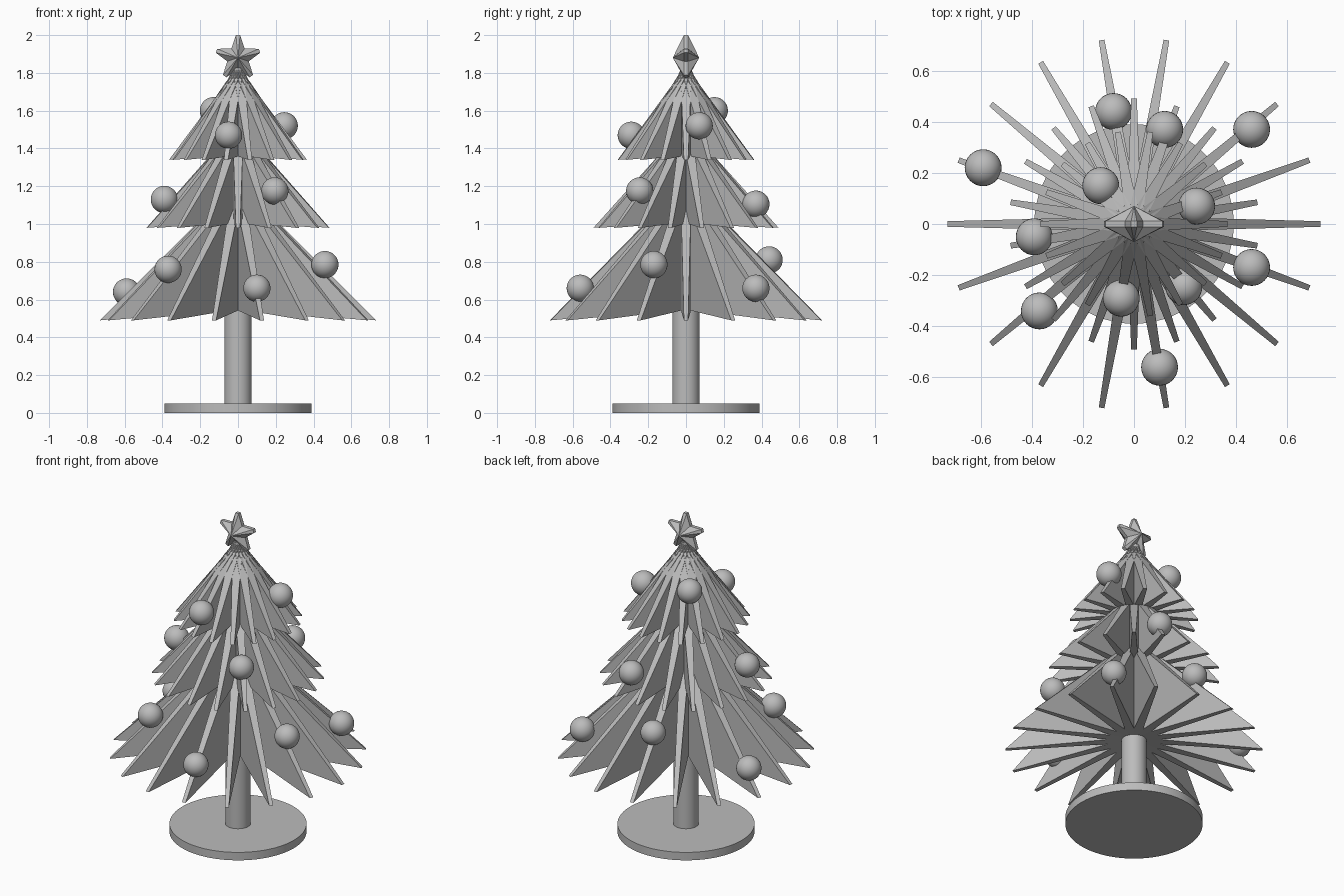
import bpy, bmesh, math
from mathutils import Matrix, Vector

cube = bpy.data.objects.get("Cube")
if cube:
    bpy.data.objects.remove(cube, do_unlink=True)

GREY = (0.5, 0.5, 0.5, 1.0)
grey = bpy.data.materials.new("plain grey")
grey.use_nodes = True
grey.diffuse_color = GREY
grey.node_tree.nodes["Principled BSDF"].inputs["Base Color"].default_value = GREY


def finish(name, bm):
    """Turn a bmesh into a named, coloured object."""
    bmesh.ops.recalc_face_normals(bm, faces=bm.faces)
    mesh = bpy.data.meshes.new(name)
    bm.to_mesh(mesh)
    bm.free()
    obj = bpy.data.objects.new(name, mesh)
    bpy.context.collection.objects.link(obj)
    mesh.materials.append(grey)
    return obj


def smooth(obj):
    bpy.ops.object.select_all(action='DESELECT')
    obj.select_set(True)
    bpy.context.view_layer.objects.active = obj
    bpy.ops.object.shade_smooth_by_angle(angle=math.radians(40))


def cylinder(name, radius, bottom, top):
    bm = bmesh.new()
    bmesh.ops.create_cone(bm, cap_ends=True, segments=64, radius1=radius,
                          radius2=radius, depth=top - bottom,
                          matrix=Matrix.Translation((0, 0, (bottom + top) / 2)))
    smooth(finish(name, bm))


def tier(name, reach, tip_z, under_z, apex_z, turn):
    """Ring of upright wedge fins, thick at the axis and thin at the tip."""
    bm = bmesh.new()
    for i in range(FINS):
        spin = Matrix.Rotation(math.radians(turn) + math.tau * i / FINS, 3, 'Z')
        sides = []
        for s in (-1, 1):
            outline = [(0, s * 0.03, under_z), (reach, s * 0.011, tip_z),
                       (0, s * 0.03, apex_z)]
            sides.append([bm.verts.new(spin @ Vector(p)) for p in outline])
        a, b = sides
        bm.faces.new(a)
        bm.faces.new(b[::-1])
        for j in range(3):
            k = (j + 1) % 3
            bm.faces.new((a[j], b[j], b[k], a[k]))
    finish(name, bm)


# Stand and trunk
cylinder("base_plate", 0.39, 0, 0.05)
cylinder("trunk", 0.072, 0.05, 0.6)

# Three tiers of branches
FINS = 18
tier("lower_branches", 0.73, 0.49, 0.555, 1.22, 0)
tier("middle_branches", 0.49, 0.98, 1.015, 1.525, 10)
tier("upper_branches", 0.365, 1.34, 1.37, 1.83, 0)

# Round ornaments
ornaments = [
    (0.245, 0.07, 1.52), (-0.05, -0.29, 1.47), (-0.13, 0.15, 1.6),
    (-0.39, -0.05, 1.13), (0.195, -0.245, 1.175), (0.12, 0.37, 1.105),
    (0.46, -0.17, 0.785), (-0.37, -0.34, 0.76), (-0.08, 0.44, 0.81),
    (0.1, -0.56, 0.66), (-0.59, 0.22, 0.64), (0.46, 0.37, 0.66),
]
for i, place in enumerate(ornaments):
    bm = bmesh.new()
    bmesh.ops.create_uvsphere(bm, u_segments=32, v_segments=16, radius=0.072,
                              matrix=Matrix.Translation(place))
    smooth(finish(f"ornament_{i + 1}", bm))

# Faceted star with blunt points
STAR_Z, TIP, INNER, BLUNT = 1.88, 0.12, 0.06, 0.011
bm = bmesh.new()
rims = []
for s in (-1, 1):
    rim = []
    for i in range(5):
        spin = Matrix.Rotation(math.tau * i / 5, 3, 'Y')
        notch = math.pi / 5
        for x, z in ((-BLUNT, TIP), (BLUNT, TIP),
                     (INNER * math.sin(notch), INNER * math.cos(notch))):
            p = spin @ Vector((x, s * BLUNT, z))
            rim.append(bm.verts.new(p + Vector((0, 0, STAR_Z))))
    centre = bm.verts.new((0, s * 0.07, STAR_Z))
    for j in range(len(rim)):
        bm.faces.new((centre, rim[j - 1], rim[j]))
    rims.append(rim)
for j in range(len(rims[0])):
    bm.faces.new((rims[0][j - 1], rims[0][j], rims[1][j], rims[1][j - 1]))
finish("top_star", bm)
